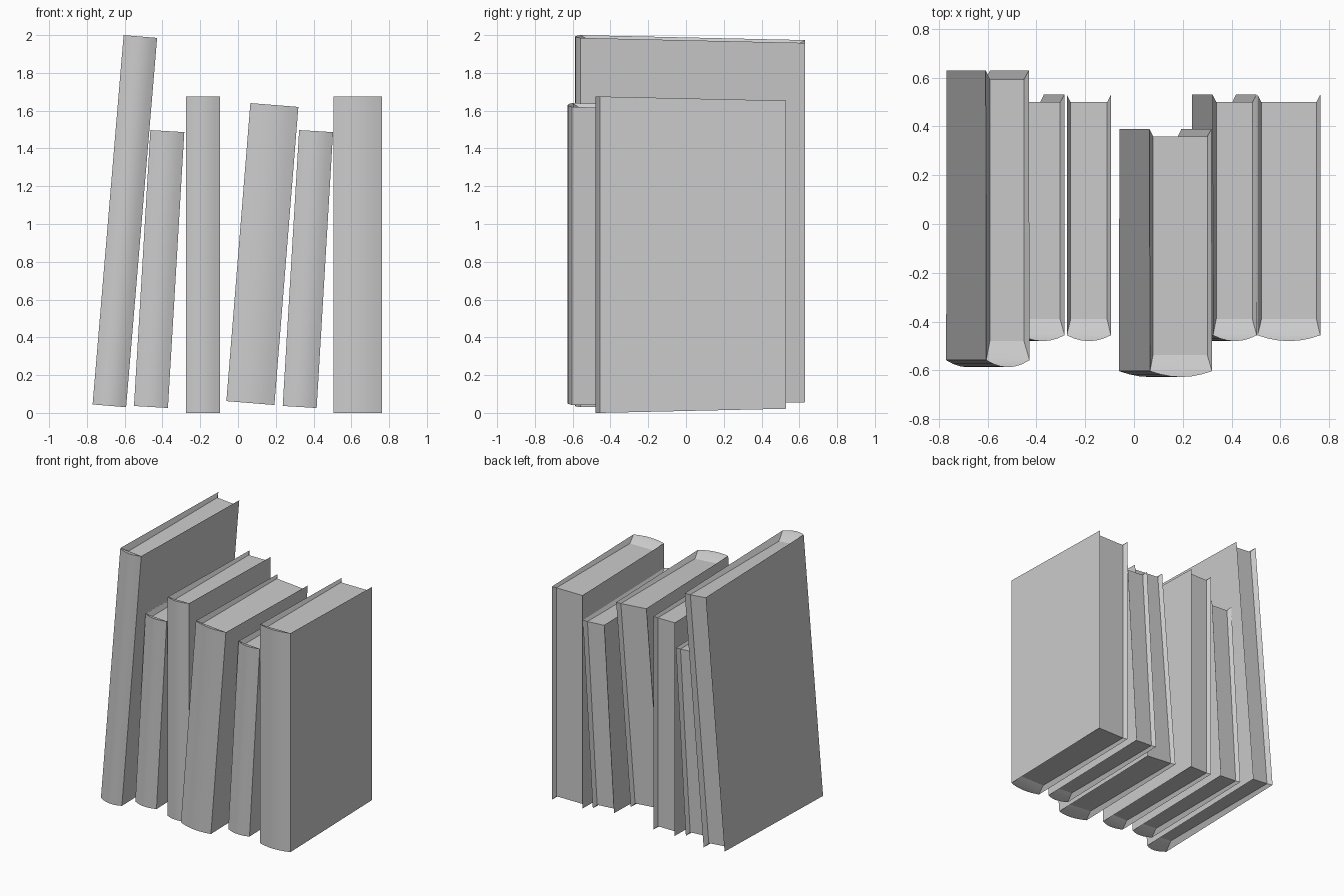
import bpy, bmesh, math

if "Cube" in bpy.data.objects:
    bpy.data.objects.remove(bpy.data.objects["Cube"])

ARC = 6  # segments across the rounded spine


def make_book(name, cx, cz, width, height, y_front, y_back, lean):
    k = (y_back - y_front) / 1.01
    hw, hh = width / 2, height / 2
    inset, sag = 0.016 * k, 0.024 * k
    y_side = y_front + sag
    bm = bmesh.new()
    ends = []
    for s in (1, -1):
        def v(x, y, z):
            return bm.verts.new((x, y, s * z))
        # outer shell: rounded spine edge and tapered board corners
        arc = []
        for i in range(ARC + 1):
            t = -1 + 2 * i / ARC
            arc.append(v(t * hw, y_side - sag * (1 - t * t), hh))
        board = [v(x, y_back, hh - 0.022 * k) for x in (-hw, hw)]
        # inner rim behind the spine, foot of its slope, back of the pages
        xs = (-hw + inset, hw - inset)
        rim = [v(x, y_side + 0.006 * k, hh - 0.004 * k) for x in xs]
        foot = [v(x, y_front + 0.09 * k, hh - 0.04 * k) for x in xs]
        page = [v(x, y_back - 0.031 * k, hh - 0.04 * k) for x in xs]
        bm.faces.new(arc + [rim[1], rim[0]])          # spine cap
        bm.faces.new((rim[0], rim[1], foot[1], foot[0]))
        bm.faces.new((foot[0], foot[1], page[1], page[0]))  # page edges
        for j, a in ((0, arc[0]), (1, arc[-1])):      # board rims
            bm.faces.new((a, rim[j], foot[j]))
            bm.faces.new((a, foot[j], page[j], board[j]))
        ends.append((arc, board, page))
    (a, b, p), (a2, b2, p2) = ends
    for i in range(ARC):                              # spine
        bm.faces.new((a[i], a[i + 1], a2[i + 1], a2[i])).smooth = True
    for j, e in ((0, 0), (1, ARC)):                   # boards and their lips
        bm.faces.new((a[e], b[j], b2[j], a2[e]))
        bm.faces.new((b[j], p[j], p2[j], b2[j]))
    bm.faces.new((p[0], p[1], p2[1], p2[0]))          # page fore-edge
    bmesh.ops.recalc_face_normals(bm, faces=bm.faces)
    me = bpy.data.meshes.new(name)
    bm.to_mesh(me)
    bm.free()
    ob = bpy.data.objects.new(name, me)
    bpy.context.collection.objects.link(ob)
    ob.location = (cx, 0, cz)
    ob.rotation_euler[1] = math.radians(lean)
    bpy.ops.object.select_all(action='DESELECT')
    ob.select_set(True)
    bpy.context.view_layer.objects.active = ob
    bpy.ops.object.shade_smooth_by_angle(angle=math.radians(30))


# name, centre x, centre z, thickness, height, front y, back y, lean
BOOKS = [
    ("tall_book", -0.599, 1.015, 0.178, 1.962, -0.587, 0.63, 4.8),
    ("short_book_left", -0.4175, 0.7615, 0.180, 1.463, -0.48, 0.53, 3.4),
    ("upright_book_thin", -0.185, 0.8375, 0.181, 1.675, -0.48, 0.53, 0),
    ("leaning_book_thick", 0.129, 0.841, 0.255, 1.583, -0.627, 0.39, 4.6),
    ("short_book_right", 0.370, 0.7615, 0.180, 1.463, -0.48, 0.53, 3.4),
    ("upright_book_thick", 0.635, 0.8375, 0.257, 1.675, -0.48, 0.53, 0),
]
for spec in BOOKS:
    make_book(*spec)
